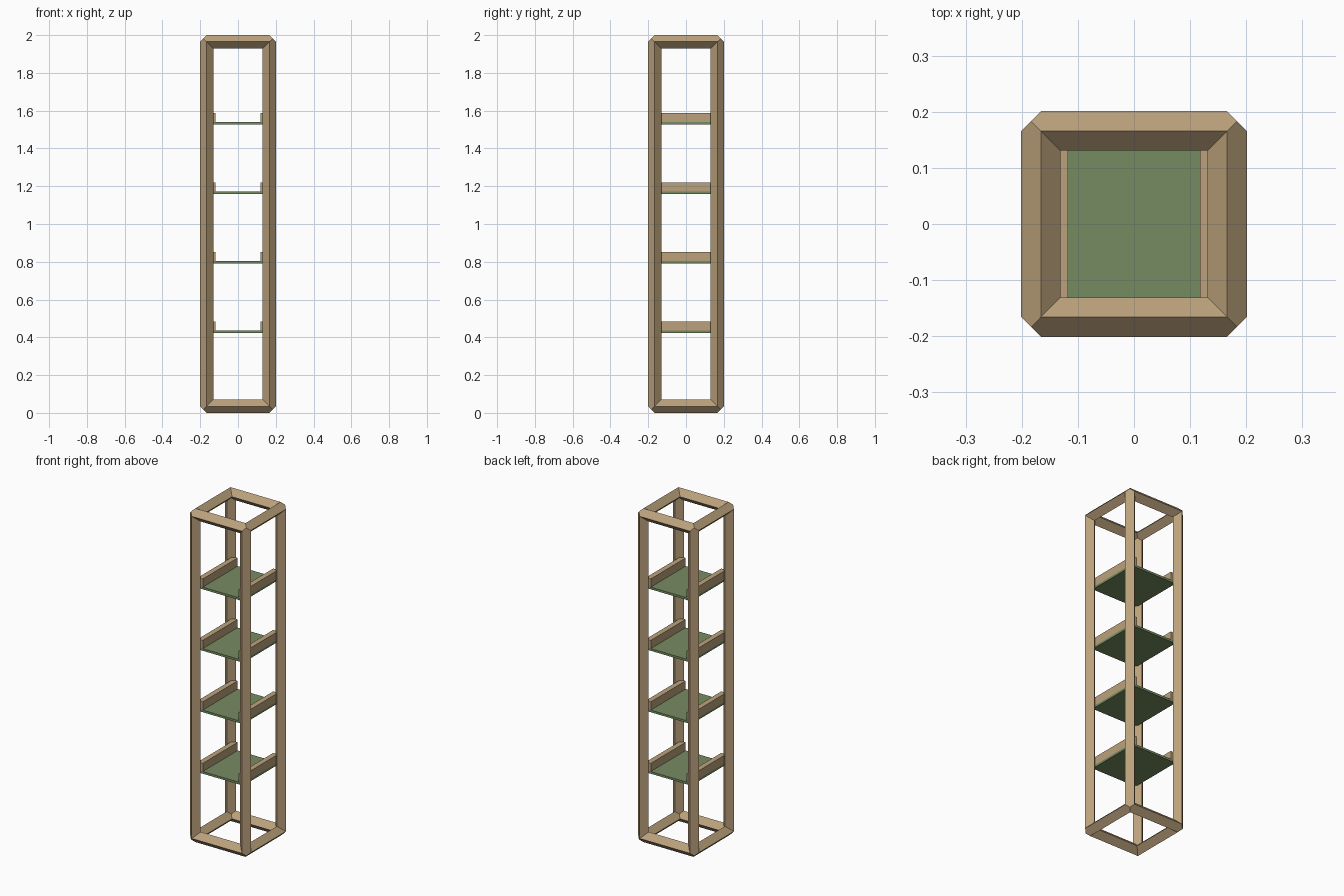
import bpy, bmesh
from mathutils import Vector

if "Cube" in bpy.data.objects:
    bpy.data.objects.remove(bpy.data.objects["Cube"])

R = 0.035                        # half diagonal of the diamond-section beams
C = (0.166, 0.166, 1 - R)        # half size of the frame centreline


def material(name, rgb):
    m = bpy.data.materials.new(name)
    m.diffuse_color = (*rgb, 1)
    m.use_nodes = True
    m.node_tree.nodes["Principled BSDF"].inputs["Base Color"].default_value = m.diffuse_color
    return m


WOOD = material("wood", (0.50, 0.36, 0.20))
GREEN = material("green_board", (0.18, 0.26, 0.12))


def finish(bm, name, mat):
    bmesh.ops.remove_doubles(bm, verts=bm.verts, dist=1e-5)
    bmesh.ops.recalc_face_normals(bm, faces=bm.faces)
    me = bpy.data.meshes.new(name)
    bm.to_mesh(me)
    bm.free()
    me.materials.append(mat)
    ob = bpy.data.objects.new(name, me)
    bpy.context.collection.objects.link(ob)
    return ob


def box(name, lo, hi, mat):
    bm = bmesh.new()
    bmesh.ops.create_cube(bm, size=1)
    for v in bm.verts:
        v.co = [l + (c + 0.5) * (h - l) for c, l, h in zip(v.co, lo, hi)]
    return finish(bm, name, mat)


def beam_faces(bm, a, sj, sk):
    """Four sides of one diamond beam along axis a, mitred at both corners."""
    j, k = (a + 1) % 3, (a + 2) % 3

    def point(end, da, dj, dk):
        p = Vector()
        for axis, s, d in ((a, end, da), (j, sj, dj), (k, sk, dk)):
            p[axis] = s * (C[axis] + d * R)
        p.z += 1
        return p

    sides = (
        ((0, 1, 0), (.5, .5, .5), (0, 0, 1)),              # outer
        ((0, 0, 1), (-1, -1, 0)),
        ((0, 1, 0), (-1, 0, -1)),
        ((-1, -1, 0), (-.5, -.5, -.5), (-1, 0, -1)),       # inner
    )
    for side in sides:
        ring = [point(1, *o) for o in side] + [point(-1, *o) for o in reversed(side)]
        bm.faces.new([bm.verts.new(p) for p in ring])


# Frame: twelve mitred beams
bm = bmesh.new()
for axis in range(3):
    for sj in (-1, 1):
        for sk in (-1, 1):
            beam_faces(bm, axis, sj, sk)
finish(bm, "frame", WOOD)

# Shelves, each with a rail along both sides
for i in range(4):
    z = 0.422 + 0.3683 * i
    box(f"shelf_{i + 1}", (-0.15, -0.165, z), (0.15, 0.165, z + 0.013), GREEN)
    for side, x0, x1 in (("left", -0.15, -0.118), ("right", 0.118, 0.15)):
        box(f"{side}_rail_{i + 1}", (x0, -0.165, z + 0.013), (x1, 0.165, z + 0.062), WOOD)
